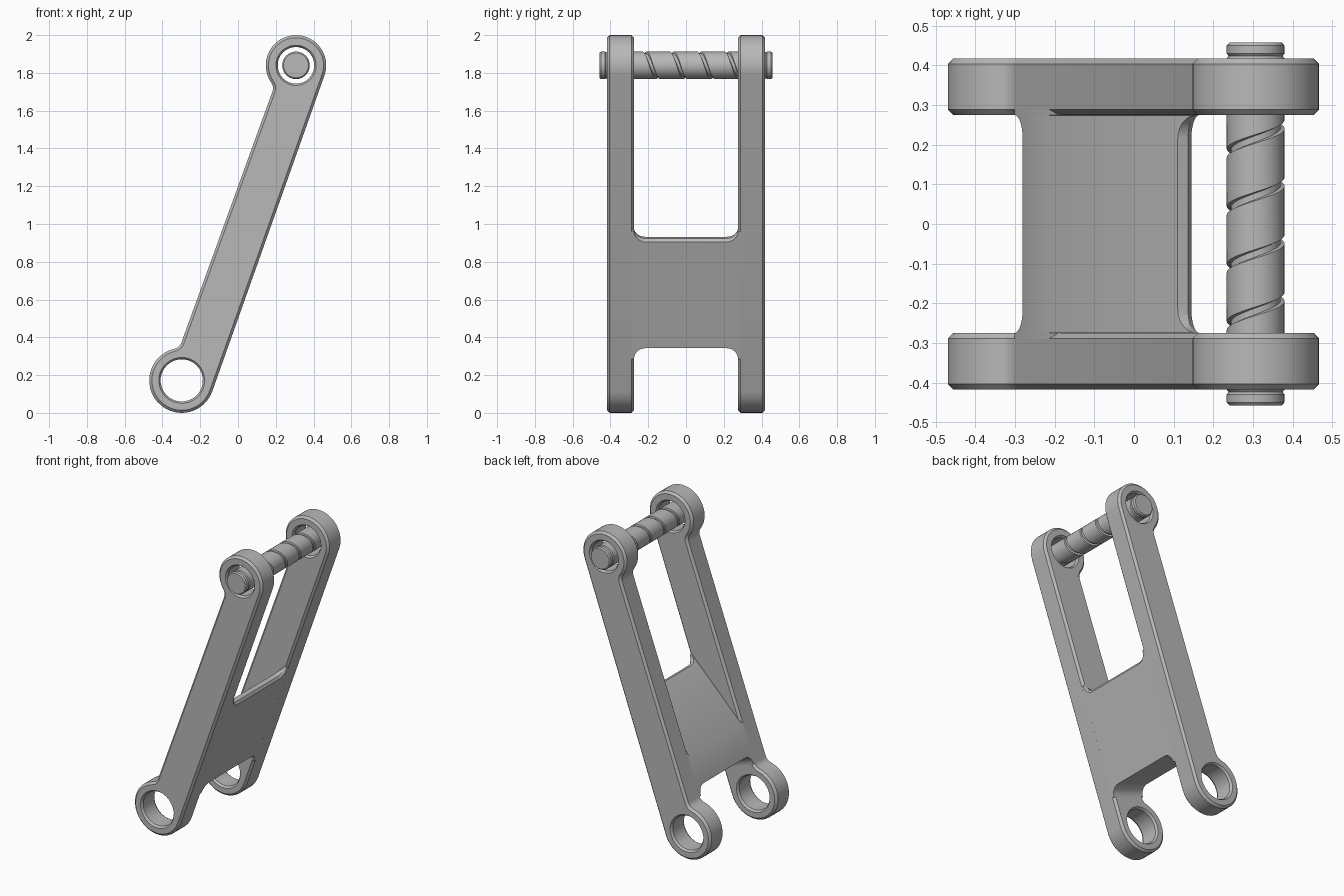
import bpy
import bmesh
from math import sin, cos, pi, sqrt, atan2, tau
from mathutils import Vector

cube = bpy.data.objects.get("Cube")
if cube:
    bpy.data.objects.remove(cube)

steel = bpy.data.materials.new("plain grey")
steel.use_nodes = True
grey = (0.48, 0.48, 0.48, 1)
steel.diffuse_color = grey
steel.node_tree.nodes["Principled BSDF"].inputs["Base Color"].default_value = grey

# Link frame: u runs along the arm, v across it, y through its thickness
LOW, HIGH = Vector((-0.298, 0, 0.172)), Vector((0.307, 0, 1.84))
AXIS = (HIGH - LOW).normalized()
ACROSS = Vector((AXIS.z, 0, -AXIS.x))
LENGTH = (HIGH - LOW).length
R_LOW, R_HIGH = 0.172, 0.16
BACK_EDGE = -0.07
FILLET = 0.05
CHAMFER = 0.014
INNER, OUTER = 0.275, 0.418


def place(u, v, y):
    return LOW + AXIS * u + ACROSS * v + Vector((0, y, 0))


def finish(bm, name, angle=0.5):
    bmesh.ops.recalc_face_normals(bm, faces=bm.faces[:])
    mesh = bpy.data.meshes.new(name)
    bm.to_mesh(mesh)
    bm.free()
    mesh.materials.append(steel)
    obj = bpy.data.objects.new(name, mesh)
    bpy.context.collection.objects.link(obj)
    bpy.ops.object.select_all(action='DESELECT')
    obj.select_set(True)
    bpy.context.view_layer.objects.active = obj
    bpy.ops.object.shade_smooth_by_angle(angle=angle)
    return obj


def loft(bm, rings):
    """Join closed rings of points with quads; return the vertex rings."""
    rows = [[bm.verts.new(p) for p in ring] for ring in rings]
    for a, b in zip(rows, rows[1:]):
        for i in range(len(a)):
            j = (i + 1) % len(a)
            bm.faces.new((a[i], a[j], b[j], b[i]))
    return rows


def arc(cu, cv, r, a0, a1, n):
    steps = [a0 + (a1 - a0) * i / n for i in range(n + 1)]
    return [(cu + r * sin(a), cv + r * cos(a)) for a in steps]


def end_outline(radius, inset):
    """Round end, from the straight front edge to the filleted back edge."""
    cv = BACK_EDGE - FILLET
    cu = sqrt((radius + FILLET) ** 2 - cv ** 2)
    meet = atan2(cu, cv)
    ring = arc(0, 0, radius - inset, 0, meet - tau, 26)
    return ring + arc(cu, cv, FILLET + inset, meet - pi, 0, 5)[1:]


def arm_outline(inset):
    top = [(LENGTH - u, v) for u, v in end_outline(R_HIGH, inset)]
    return end_outline(R_LOW, inset) + top[::-1]


# Side arms: chamfered plates with two chamfered holes
def arm(name, y0, y1):
    bm = bmesh.new()
    layers = ((CHAMFER, y0), (0, y0 + CHAMFER), (0, y1 - CHAMFER), (CHAMFER, y1))
    loops = [[arm_outline(c) for c, y in layers]]
    for cu, r in ((0, 0.112), (LENGTH, 0.097)):
        loops.append([arc(cu, 0, r + c * 0.7, 0, tau, 28)[:-1] for c, y in layers])
    rims = [[], []]
    for loop in loops:
        rings = [[place(u, v, y) for u, v in pts] for pts, (c, y) in zip(loop, layers)]
        rows = loft(bm, rings)
        rims[0].append(rows[0])
        rims[1].append(rows[-1])
    for side, rim in enumerate(rims):
        edges = [bm.edges.get((row[i - 1], row[i])) for row in rim for i in range(len(row))]
        normal = Vector((0, 1 if side else -1, 0))
        bmesh.ops.triangle_fill(bm, edges=edges, use_beauty=True, normal=normal)
    finish(bm, name)


arm("front_arm", -OUTER, -INNER)
arm("back_arm", INNER, OUTER)


# Cross web: wedge between the arms, flaring into them at both ends
def web_section(y, flare):
    lo, hi = 0.243 - flare, 0.854 + flare
    front = lambda u: R_LOW + (R_HIGH - R_LOW) * u / LENGTH
    pocket = 0.44
    slope = BACK_EDGE + (hi - pocket) * 0.47
    rim = front(hi) - CHAMFER
    pts = [(lo, front(lo)), (hi - CHAMFER, front(hi)), (hi, rim),
           (hi, min(slope, rim - 0.002)), (pocket, BACK_EDGE), (lo, BACK_EDGE)]
    return [place(u, v, y) for u, v in pts]


flare_r = 0.06
stations = [(INNER - flare_r + flare_r * sin(t * pi / 16), flare_r * (1 - cos(t * pi / 16)))
            for t in range(9)] + [(INNER + CHAMFER, flare_r)]
bm = bmesh.new()
rows = loft(bm, [web_section(-y, f) for y, f in stations[::-1]]
            + [web_section(y, f) for y, f in stations])
bm.faces.new(rows[0])
bm.faces.new(rows[-1])
finish(bm, "cross_web")

# Pin: necked ends around a slimmer core
SIDES = 32
PIN_R, CORE_R = 0.073, 0.063
half = [(0.29, CORE_R), (0.29, PIN_R), (0.418, PIN_R), (0.424, 0.068),
        (0.43, PIN_R), (0.45, PIN_R), (0.458, 0.066)]
profile = [(-y, r) for y, r in half[::-1]] + half


def pin_point(a, r, y):
    return (HIGH.x + r * sin(a), y, HIGH.z + r * cos(a))


bm = bmesh.new()
rows = loft(bm, [[pin_point(tau * i / SIDES, r, y) for i in range(SIDES)] for y, r in profile])
bm.faces.new(rows[0])
bm.faces.new(rows[-1])
finish(bm, "pin")

# Spiral sleeve: raised band wound around the core, leaving a narrow groove
PITCH, GROOVE, TURNS = 0.145, 0.016, 6
band = [(GROOVE / 2, CORE_R), (GROOVE / 2 + 0.003, PIN_R),
        (PITCH - GROOVE / 2 - 0.003, PIN_R), (PITCH - GROOVE / 2, CORE_R)]
bm = bmesh.new()
previous = None
for i in range(TURNS * SIDES + 1):
    a = tau * i / SIDES
    start = -0.22 - 2 * PITCH + PITCH * i / SIDES
    row = [bm.verts.new(pin_point(a, r, max(-0.3, min(0.3, start + d)))) for d, r in band]
    if previous:
        for k in range(len(band) - 1):
            bm.faces.new((previous[k], previous[k + 1], row[k + 1], row[k]))
    previous = row
bmesh.ops.remove_doubles(bm, verts=bm.verts[:], dist=0.0001)
bmesh.ops.dissolve_degenerate(bm, edges=bm.edges[:], dist=0.0001)
finish(bm, "spiral_sleeve")
